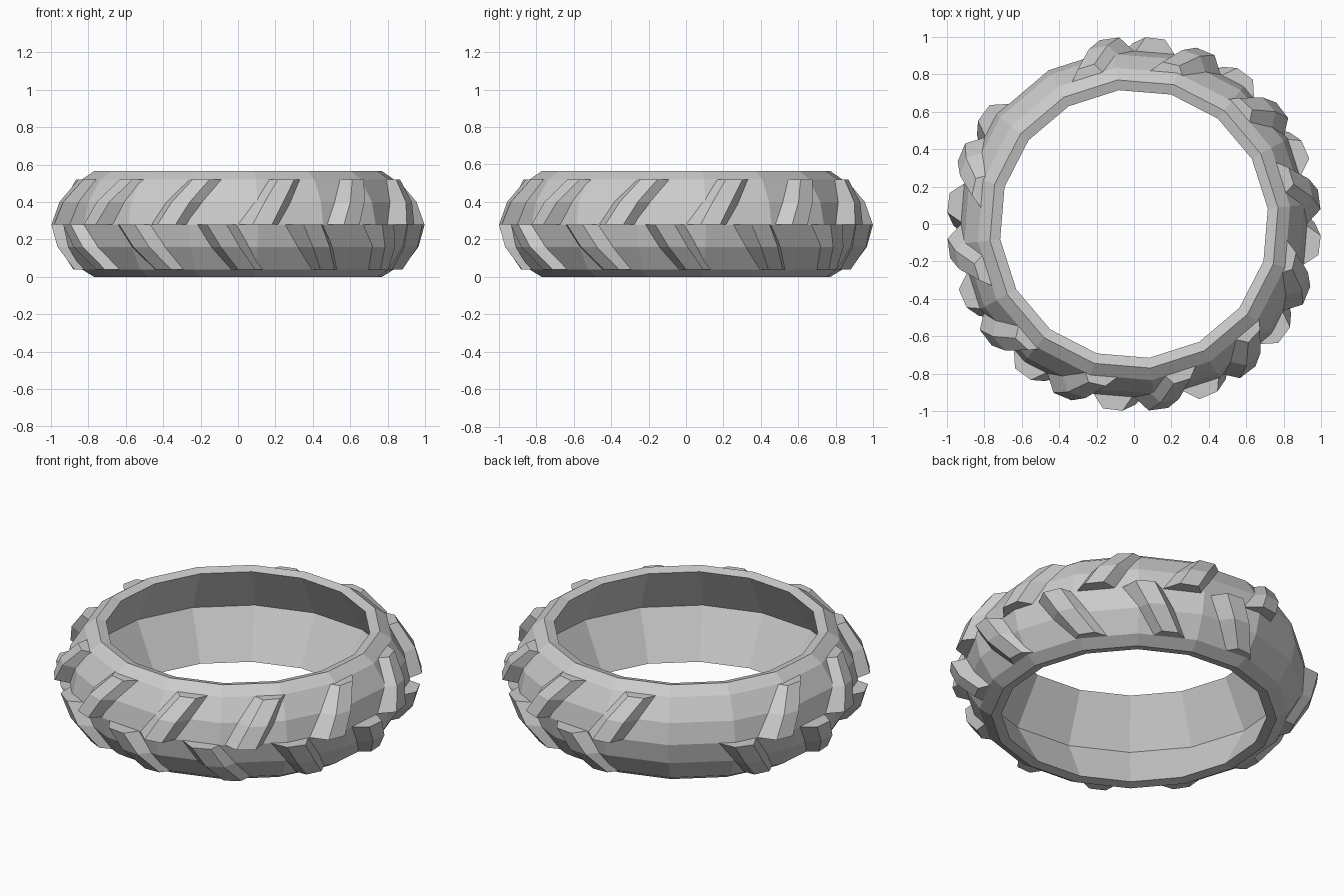
import bpy, bmesh
from math import sin, cos, radians

if "Cube" in bpy.data.objects:
    bpy.data.objects.remove(bpy.data.objects["Cube"])

MID = 0.28      # height of the tyre's centre line
SIDES = 16
LUGS = 12


def polar(r, deg, z):
    # angle is measured from the front (-y) towards +x
    a = radians(deg)
    return (r * sin(a), -r * cos(a), z)


def finish(bm, name):
    bmesh.ops.recalc_face_normals(bm, faces=bm.faces)
    mesh = bpy.data.meshes.new(name)
    bm.to_mesh(mesh)
    bm.free()
    obj = bpy.data.objects.new(name, mesh)
    bpy.context.collection.objects.link(obj)
    return obj


# Tyre carcass: thin closed profile (radius, height) spun round, hollow inside
profile = [(0.94, 0.28), (0.915, 0.40), (0.84, 0.52), (0.775, 0.565), (0.72, 0.55),
           (0.87, 0.28), (0.72, 0.01), (0.775, 0.0), (0.84, 0.04), (0.915, 0.16)]
bm = bmesh.new()
rings = [[bm.verts.new(polar(r, 6.5 + i * 360 / SIDES, z)) for r, z in profile]
         for i in range(SIDES)]
for i in range(SIDES):
    a, b = rings[i], rings[(i + 1) % SIDES]
    for j in range(len(profile)):
        k = (j + 1) % len(profile)
        bm.faces.new((a[j], b[j], b[k], a[k]))
finish(bm, "tyre_carcass")

# Tread lug sections: offset from centre, crest radius, base radius,
# angles of left base, crest start, crest end, right base
sections = [(0.00, 1.00, 0.91, -1.0, 4.5, 10.5, 14.0),
            (0.12, 0.965, 0.885, 4.0, 8.5, 14.5, 19.0),
            (0.24, 0.88, 0.815, 11.0, 14.0, 20.0, 24.5)]


def add_lug(bm, start, side):
    loops = []
    for dz, crest, base, *angles in sections:
        radii = (base, crest, crest, base)
        loops.append([bm.verts.new(polar(r, start + a, MID + side * dz))
                      for r, a in zip(radii, angles)])
    # the three outer strips and both ends; the base is open inside the carcass
    for p, q in zip(loops, loops[1:]):
        for j in range(3):
            bm.faces.new((p[j], p[j + 1], q[j + 1], q[j]))
    bm.faces.new(loops[0])
    bm.faces.new(loops[-1])


# Two staggered rows of slanted lugs, with one worn away at the back left
for name, side, shift in (("upper_tread", 1, 0.0), ("lower_tread", -1, -14.0)):
    bm = bmesh.new()
    for k in range(LUGS):
        if k != 7:
            add_lug(bm, shift + k * 360 / LUGS, side)
    finish(bm, name)
